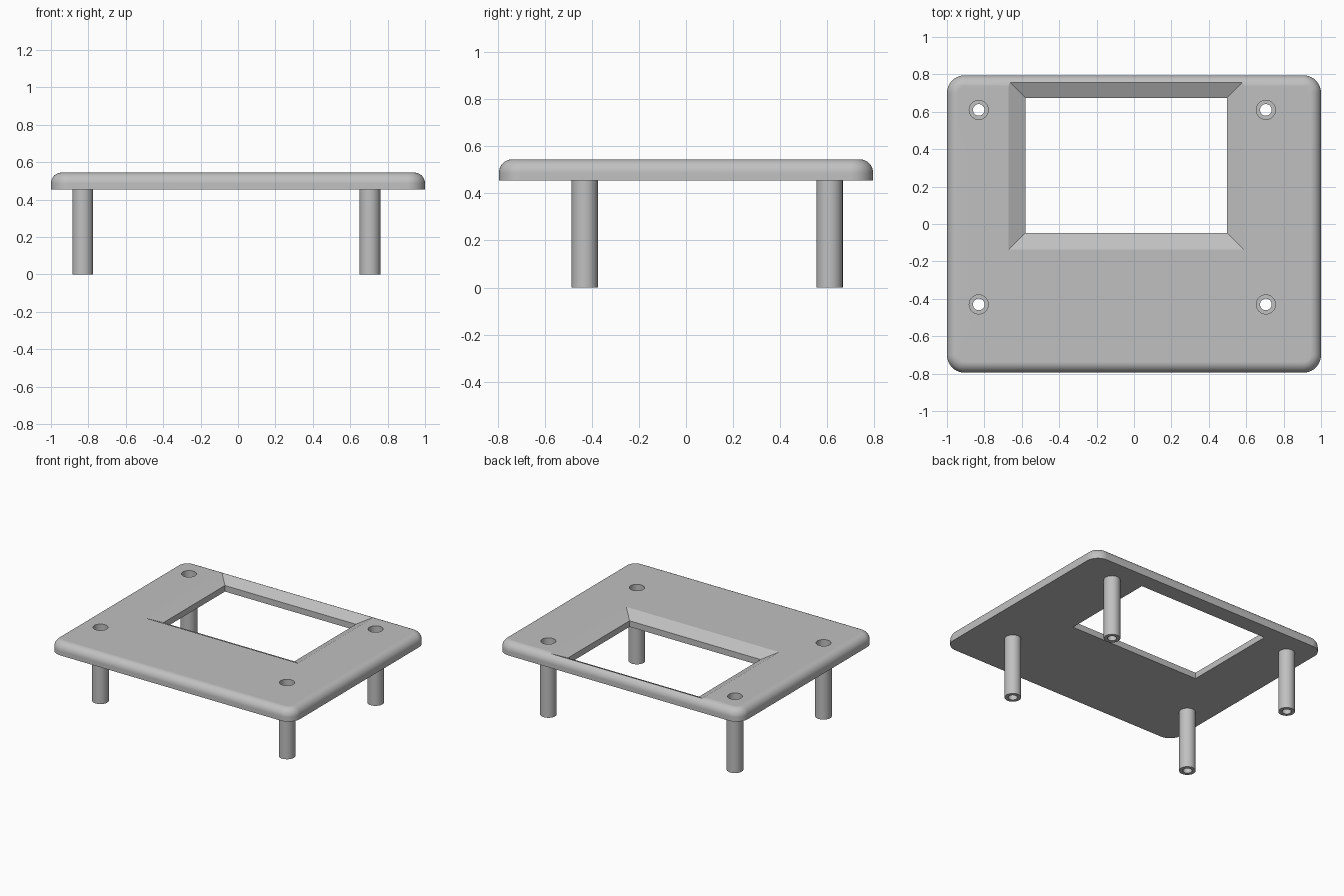
import bpy
import bmesh
import math

TOP, BASE = 0.545, 0.455
POSTS = {
    "front_right_post": (-0.83, -0.43),
    "front_left_post": (0.705, -0.43),
    "back_right_post": (-0.83, 0.61),
    "back_left_post": (0.705, 0.61),
}

cube = bpy.data.objects.get("Cube")
if cube:
    bpy.data.objects.remove(cube, do_unlink=True)

grey = bpy.data.materials.new("plain grey")
grey.use_nodes = True
grey.diffuse_color = (0.53, 0.53, 0.53, 1)
grey.node_tree.nodes["Principled BSDF"].inputs["Base Color"].default_value = grey.diffuse_color


def circle(x, y, r, z, n=48):
    return [(x + r * math.cos(2 * math.pi * i / n),
             y + r * math.sin(2 * math.pi * i / n), z) for i in range(n)]


def rectangle(grow, z):
    x0, x1, y0, y1 = -0.58 - grow, 0.497 + grow, -0.047 - grow, 0.675 + grow
    return [(x0, y0, z), (x1, y0, z), (x1, y1, z), (x0, y1, z)]


def loft(bm, rings, caps=True):
    """Skin a stack of rings, optionally capping both ends."""
    rows = [[bm.verts.new(p) for p in ring] for ring in rings]
    for a, b in zip(rows, rows[1:]):
        for i in range(len(a)):
            j = (i + 1) % len(a)
            bm.faces.new((a[i], a[j], b[j], b[i]))
    if caps:
        bm.faces.new(rows[0][::-1])
        bm.faces.new(rows[-1])


def make(name, bm):
    bmesh.ops.recalc_face_normals(bm, faces=bm.faces)
    mesh = bpy.data.meshes.new(name)
    bm.to_mesh(mesh)
    bm.free()
    mesh.materials.append(grey)
    obj = bpy.data.objects.new(name, mesh)
    bpy.context.collection.objects.link(obj)
    return obj


def smooth(obj):
    bpy.ops.object.select_all(action='DESELECT')
    obj.select_set(True)
    bpy.context.view_layer.objects.active = obj
    bpy.ops.object.shade_smooth_by_angle(angle=math.radians(25))
    mod = obj.modifiers.new("flat_face_normals", 'WEIGHTED_NORMAL')
    mod.keep_sharp = True


# Cover plate: rounded corners, then a rounded upper rim
bm = bmesh.new()
bmesh.ops.create_cube(bm, size=1)
for v in bm.verts:
    v.co = (v.co.x * 2, v.co.y * 1.59, TOP if v.co.z > 0 else BASE)
uprights = [e for e in bm.edges if abs(e.verts[0].co.z - e.verts[1].co.z) > 0.01]
bmesh.ops.bevel(bm, geom=uprights, offset=0.095, segments=10, profile=0.5, affect='EDGES')
rim = [e for e in bm.edges if all(v.co.z > TOP - 0.001 for v in e.verts)]
bmesh.ops.bevel(bm, geom=rim, offset=0.058, segments=8, profile=0.5, affect='EDGES')
plate = make("cover_plate", bm)

# Cutter: chamfered window and stepped screw holes
bm = bmesh.new()
loft(bm, [rectangle(0, 0.4), rectangle(0, 0.5), rectangle(0.2, 0.6)])
for x, y in POSTS.values():
    loft(bm, [circle(x, y, 0.031, 0.4), circle(x, y, 0.031, TOP - 0.06),
              circle(x, y, 0.051, TOP - 0.06), circle(x, y, 0.051, 0.6)])
cutter = make("opening_cutter", bm)
cutter.hide_render = True

cut = plate.modifiers.new("openings", 'BOOLEAN')
cut.operation = 'DIFFERENCE'
cut.solver = 'EXACT'
cut.object = cutter
bpy.context.view_layer.update()
result = bpy.data.meshes.new_from_object(plate.evaluated_get(bpy.context.evaluated_depsgraph_get()))
plate.modifiers.clear()
plate.data = result
bpy.data.objects.remove(cutter, do_unlink=True)
smooth(plate)

# Hollow standoff posts under the plate
for name, (x, y) in POSTS.items():
    bm = bmesh.new()
    loft(bm, [circle(x, y, 0.056, BASE), circle(x, y, 0.056, 0),
              circle(x, y, 0.031, 0), circle(x, y, 0.031, BASE)], caps=False)
    smooth(make(name, bm))
